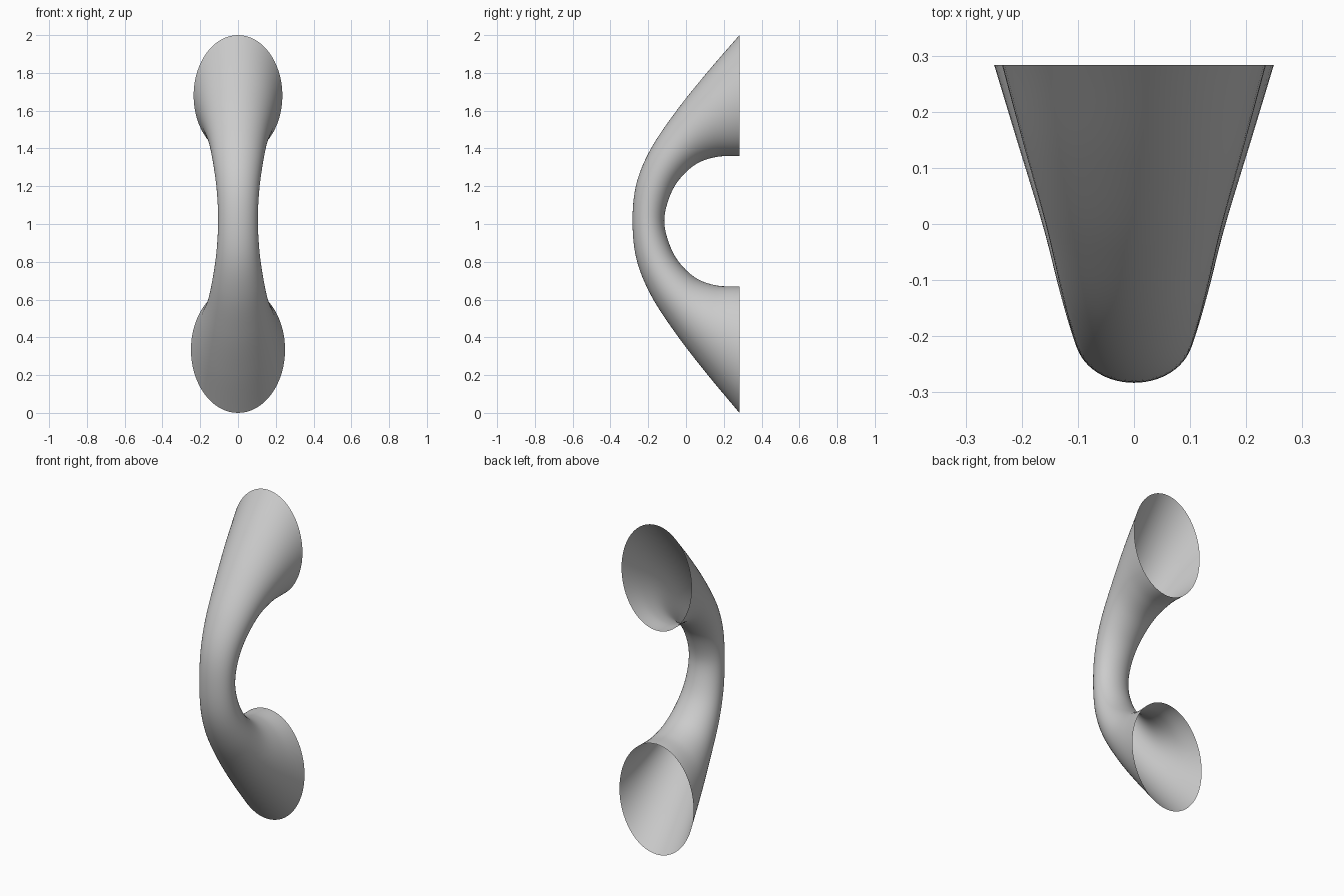
import bpy, bmesh, math
from mathutils import Vector

if "Cube" in bpy.data.objects:
    bpy.data.objects.remove(bpy.data.objects["Cube"])

# Upper half stations: outer (y, z), inner (y, z), half width
MID = 1.018
half = [
    (-0.283, 1.018, -0.115, 1.018, 0.105),
    (-0.262, 1.215, -0.092, 1.130, 0.112),
    (-0.185, 1.400, -0.040, 1.230, 0.130),
    (-0.050, 1.600, 0.050, 1.315, 0.157),
    (0.110, 1.800, 0.160, 1.355, 0.195),
    (0.283, 2.000, 0.283, 1.360, 0.235),
]


# Lower half: the same arm mirrored, slightly longer and wider at its mouth
def flip(s, i):
    k, w = MID / (2 - MID), 1 + 0.06 * i / 5
    return (s[0], MID - (s[1] - MID) * k, s[2], MID - (s[3] - MID) * (1 + (k - 1) * 0.5), s[4] * w)


stations = [Vector(flip(s, i)) for i, s in enumerate(half)][:0:-1] + [Vector(s) for s in half]


# Smooth interpolation through the stations
def catmull(pts, steps):
    ext = [2 * pts[0] - pts[1]] + pts + [2 * pts[-1] - pts[-2]]
    out = []
    for a, b, c, d in zip(ext, ext[1:], ext[2:], ext[3:]):
        for j in range(steps):
            t = j / steps
            out.append(0.5 * (2 * b + (c - a) * t + (2 * a - 5 * b + 4 * c - d) * t * t
                              + (3 * b - a - 3 * c + d) * t ** 3))
    return out + [pts[-1]]


# Open flared tube lofted through elliptical rings
SIDES = 64
bm = bmesh.new()
rings = []
for oy, oz, iy, iz, w in catmull(stations, 8):
    ring = []
    for k in range(SIDES):
        a = 2 * math.pi * k / SIDES
        f = (1 + math.cos(a)) / 2
        ring.append(bm.verts.new((w * math.sin(a), iy + (oy - iy) * f, iz + (oz - iz) * f)))
    rings.append(ring)
for r0, r1 in zip(rings, rings[1:]):
    for k in range(SIDES):
        n = (k + 1) % SIDES
        bm.faces.new((r0[k], r1[k], r1[n], r0[n]))
bmesh.ops.recalc_face_normals(bm, faces=bm.faces)
if sum((f.normal.dot(f.calc_center_median() - Vector((0, 0.28, MID)))) * f.calc_area()
       for f in bm.faces if f.calc_center_median().y < -0.2) < 0:
    bmesh.ops.reverse_faces(bm, faces=bm.faces)
mesh = bpy.data.meshes.new("curved_handle")
bm.to_mesh(mesh)
bm.free()
handle = bpy.data.objects.new("curved_handle", mesh)
bpy.context.collection.objects.link(handle)
for p in mesh.polygons:
    p.use_smooth = True
